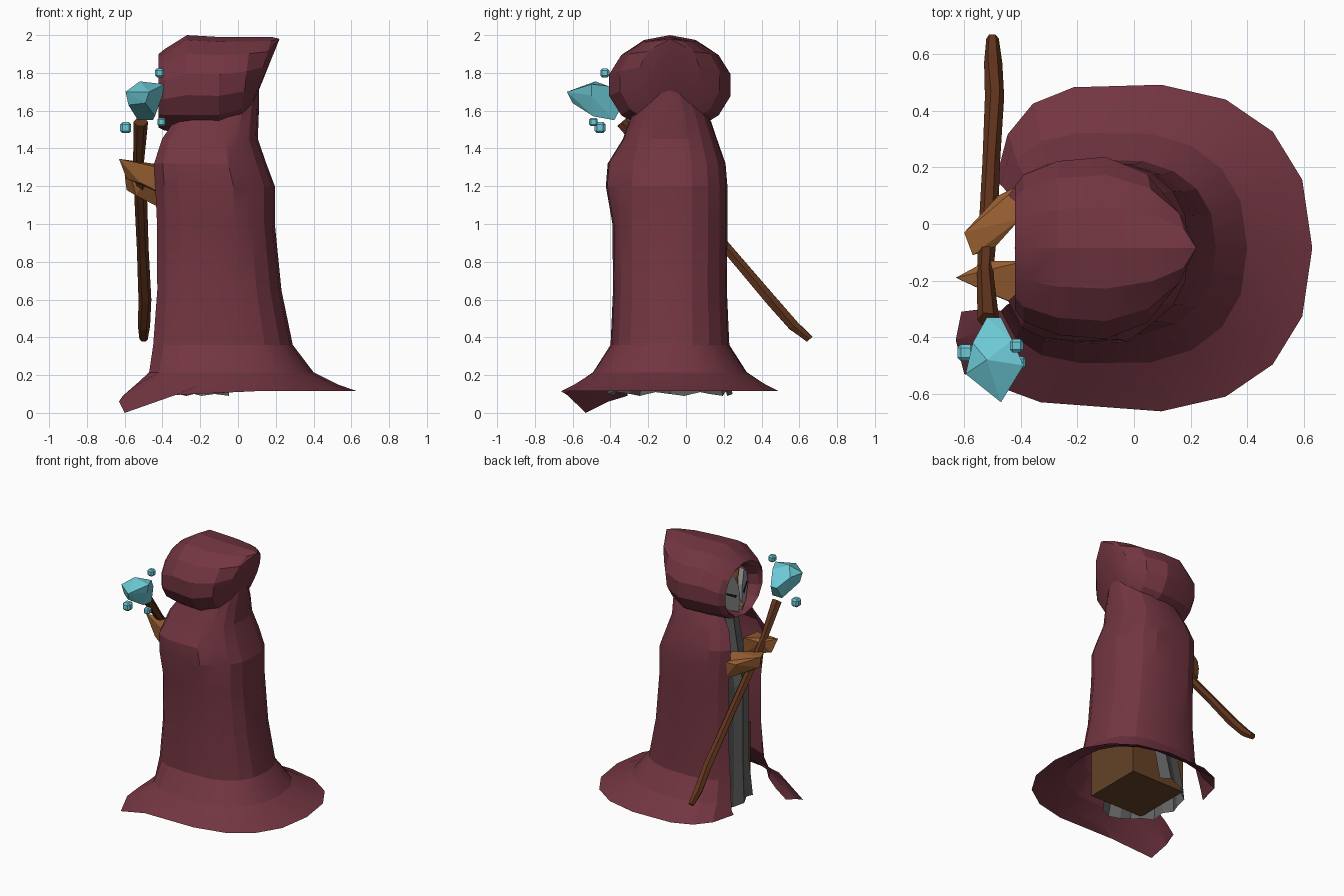
import bpy, bmesh, math, random
from mathutils import Vector

random.seed(4)
CY = -0.085  # figure's own centre in y


def material(name, rgb):
    m = bpy.data.materials.new(name)
    m.diffuse_color = (*rgb, 1)
    return m


CLOTH = material("maroon_cloth", (0.17, 0.036, 0.053))
SKIN = material("tan_skin", (0.30, 0.11, 0.03))
BOX = material("brown_body", (0.13, 0.055, 0.02))
WOOD = material("dark_wood", (0.12, 0.035, 0.012))
CRYSTAL = material("blue_crystal", (0.15, 0.58, 0.66))
DARK = material("eye_dark", (0.01, 0.01, 0.01))
ROBE = material("dark_grey_cloth", (0.12, 0.12, 0.12))
MASK = material("mask_grey", (0.3, 0.3, 0.3))


def finish(name, bm, mat=None, smooth=None):
    bmesh.ops.recalc_face_normals(bm, faces=bm.faces)
    me = bpy.data.meshes.new(name)
    bm.to_mesh(me)
    bm.free()
    ob = bpy.data.objects.new(name, me)
    bpy.context.collection.objects.link(ob)
    if mat:
        me.materials.append(mat)
    if smooth:
        me.shade_smooth()
        me.set_sharp_from_angle(angle=math.radians(smooth))
    return ob


def loft(name, rings, mat=None, closed=True, smooth=None, caps=False):
    bm = bmesh.new()
    vs = [[bm.verts.new(p) for p in r] for r in rings]
    n = len(vs[0])
    for a, b in zip(vs, vs[1:]):
        for i in range(n if closed else n - 1):
            j = (i + 1) % n
            bm.faces.new((a[i], a[j], b[j], b[i]))
    if caps:
        bm.faces.new(vs[0])
        bm.faces.new(vs[-1])
    bmesh.ops.remove_doubles(bm, verts=bm.verts, dist=0.0005)
    return finish(name, bm, mat, smooth)


def hull(name, pts, mat):
    bm = bmesh.new()
    for p in pts:
        bm.verts.new(p)
    bmesh.ops.convex_hull(bm, input=bm.verts)
    bmesh.ops.delete(bm, geom=[v for v in bm.verts if not v.link_faces], context='VERTS')
    return finish(name, bm, mat)


def spow(v, e):
    return math.copysign(abs(v) ** e, v)


# Cloak: open-front sections (z, front x, centre x, back x, ry, opening half angle)
sections = [(0.115, -0.50, 0.0, 0.63, 0.58, 0.22), (0.15, -0.49, -0.02, 0.53, 0.51, 0.28),
            (0.215, -0.49, -0.05, 0.40, 0.41, 0.38), (0.36, -0.48, -0.08, 0.29, 0.315, 0.5),
            (0.65, -0.455, -0.1, 0.23, 0.302, 0.5), (1.0, -0.455, -0.115, 0.195, 0.305, 0.5),
            (1.2, -0.465, -0.12, 0.195, 0.305, 0.5), (1.32, -0.47, -0.14, 0.15, 0.295, 0.5),
            (1.45, -0.42, -0.14, 0.105, 0.25, 0.45), (1.58, -0.33, -0.12, 0.11, 0.205, 0.5),
            (1.72, -0.28, -0.12, 0.11, 0.13, 0.9)]
N = 16
rings = []
for z, xf, cx, xb, ry, a in sections:
    ring = []
    for i in range(N + 1):
        t = a + (2 * math.pi - 2 * a) * i / N
        c, s = math.cos(t), math.sin(t)
        e = 0.62 if c > 0 else 0.85
        x = cx + (xf - cx) * spow(c, e) if c > 0 else cx + (xb - cx) * abs(c) ** e
        y = CY - ry * spow(s, e)
        if 1.1 < z < 1.4 and 1 <= i <= 4:      # raised sleeve fold
            y -= 0.035
        ring.append((x, y, z))
    rings.append(ring)
# swept-out front corner of the hem
rings[0][:4] = [(-0.61, -0.31, 0.09), (-0.63, -0.41, 0.06), (-0.6, -0.53, 0.0), (-0.33, -0.63, 0.095)]
rings[1][:3] = [(-0.53, -0.30, 0.16), (-0.55, -0.38, 0.14), (-0.5, -0.47, 0.13)]
loft("cloak", rings, CLOTH, closed=False, smooth=18)

# Hood: rings along x (x, centre z, ry, rz, shear), ending in a rear point
hood = [(-0.33, 1.69, 0.17, 0.16, 0), (-0.40, 1.695, 0.2, 0.18, 0), (-0.42, 1.705, 0.225, 0.195, 0),
        (-0.39, 1.71, 0.265, 0.215, 0), (-0.27, 1.74, 0.315, 0.26, 0),
        (-0.1, 1.735, 0.33, 0.255, 0), (0.04, 1.755, 0.27, 0.235, 0.12),
        (0.12, 1.785, 0.16, 0.205, 0.3), (0.22, 1.98, 0.0, 0.0, 0)]
rings = []
for x, cz, ry, rz, k in hood:
    rings.append([(x + k * rz * math.cos(t), CY + ry * math.sin(t), cz + rz * math.cos(t))
                  for t in (2 * math.pi * i / 14 for i in range(14))])
loft("hood", rings, CLOTH, smooth=18)

# Pleated robe showing through the cloak opening
rings = []
for z, cx, rx, ry in [(0.11, -0.1, 0.31, 0.32), (0.4, -0.1, 0.3, 0.25),
                      (1.0, -0.12, 0.28, 0.24), (1.5, -0.12, 0.2, 0.19)]:
    ring = []
    for i in range(15):
        t = -1.75 + 3.5 * i / 14
        f = 1 + (0.04 if i % 2 else -0.04)
        ring.append((cx - rx * f * math.cos(t), CY + ry * f * math.sin(t), z - 0.01 * (i % 3)))
    rings.append(ring)
loft("robe", rings, ROBE, closed=False)

# Body block under the robe
hull("body", [(-0.1 + sx * 0.22, CY + sy * 0.22, z) for sx in (-1, 1) for sy in (-1, 1)
              for z in (0.12, 0.6)], BOX)

# Head and mask
bm = bmesh.new()
bmesh.ops.create_icosphere(bm, subdivisions=2, radius=1)
for v in bm.verts:
    v.co = Vector((-0.24 + v.co.x * 0.13, CY + v.co.y * 0.17, 1.68 + v.co.z * 0.18))
finish("head", bm, SKIN)
cheek = [(0.01, 1.60), (0.02, 1.72), (0.06, 1.82), (0.13, 1.77), (0.155, 1.67), (0.11, 1.57), (0.02, 1.53)]
slit = [(0.04, 1.66), (0.12, 1.70), (0.12, 1.685), (0.05, 1.645)]
for side, s in (("left", 1), ("right", -1)):
    hull("mask_" + side, [(x + 0.35 * d, CY + s * d, z) for d, z in cheek for x in (-0.4, -0.36)], MASK)
    hull("eye_" + side, [(x + 0.35 * d, CY + s * d, z) for d, z in slit for x in (-0.406, -0.38)], DARK)
hull("nose", [(-0.37, CY, 1.64), (-0.42, CY, 1.58), (-0.38, CY - 0.035, 1.56), (-0.38, CY + 0.035, 1.56)], SKIN)

# Hands gripping the staff
hull("left_hand", [(-0.4, 0.14, 1.24), (-0.4, 0.13, 1.10), (-0.40, 0.02, 1.27), (-0.40, 0.02, 1.08),
                   (-0.48, 0.1, 1.22), (-0.6, -0.03, 1.26), (-0.59, -0.03, 1.18),
                   (-0.57, -0.11, 1.26), (-0.54, -0.1, 1.15), (-0.49, -0.08, 1.25)], SKIN)
hull("right_hand", [(-0.38, -0.13, 1.31), (-0.38, -0.3, 1.29), (-0.38, -0.14, 1.18), (-0.38, -0.29, 1.15),
                    (-0.63, -0.19, 1.345), (-0.59, -0.17, 1.24), (-0.5, -0.25, 1.31),
                    (-0.52, -0.24, 1.22), (-0.52, -0.13, 1.31)], SKIN)

# Staff: knobbly tapered pole
path = [(-0.5, 0.655, 0.39, 0.024), (-0.5, 0.57, 0.46, 0.032), (-0.49, 0.45, 0.6, 0.034),
        (-0.505, 0.22, 0.87, 0.03), (-0.515, 0.0, 1.12, 0.032), (-0.525, -0.17, 1.33, 0.028),
        (-0.515, -0.34, 1.54, 0.036)]
u, w = Vector((1, 0, 0)), Vector((0, 0.755, 0.656))
rings = []
for x, y, z, r in path:
    rings.append([Vector((x, y, z)) + r * random.uniform(0.88, 1.1) *
                  (u * math.cos(t) + w * math.sin(t)) for t in (math.pi * i / 3 for i in range(6))])
loft("staff", rings, WOOD, caps=True)

# Crystal and floating shards
hull("crystal", [(-0.53, -0.38, 1.55), (-0.45, -0.38, 1.55), (-0.52, -0.33, 1.64), (-0.47, -0.33, 1.64),
                 (-0.57, -0.42, 1.70), (-0.43, -0.41, 1.73), (-0.39, -0.5, 1.74), (-0.4, -0.5, 1.68),
                 (-0.52, -0.48, 1.755), (-0.595, -0.53, 1.70), (-0.58, -0.52, 1.63),
                 (-0.44, -0.49, 1.57), (-0.49, -0.6, 1.64), (-0.47, -0.63, 1.70)], CRYSTAL)
for k, (x, y, z, r) in enumerate([(-0.415, -0.43, 1.8, 0.034), (-0.595, -0.455, 1.51, 0.042),
                                  (-0.405, -0.49, 1.54, 0.032)]):
    bm = bmesh.new()
    bmesh.ops.create_cube(bm, size=1.4 * r)
    bmesh.ops.bevel(bm, geom=bm.edges[:], offset=0.3 * r, segments=1, affect='EDGES')
    for v in bm.verts:
        v.co += Vector((x, y, z))
    finish("shard_%d" % (k + 1), bm, CRYSTAL)
